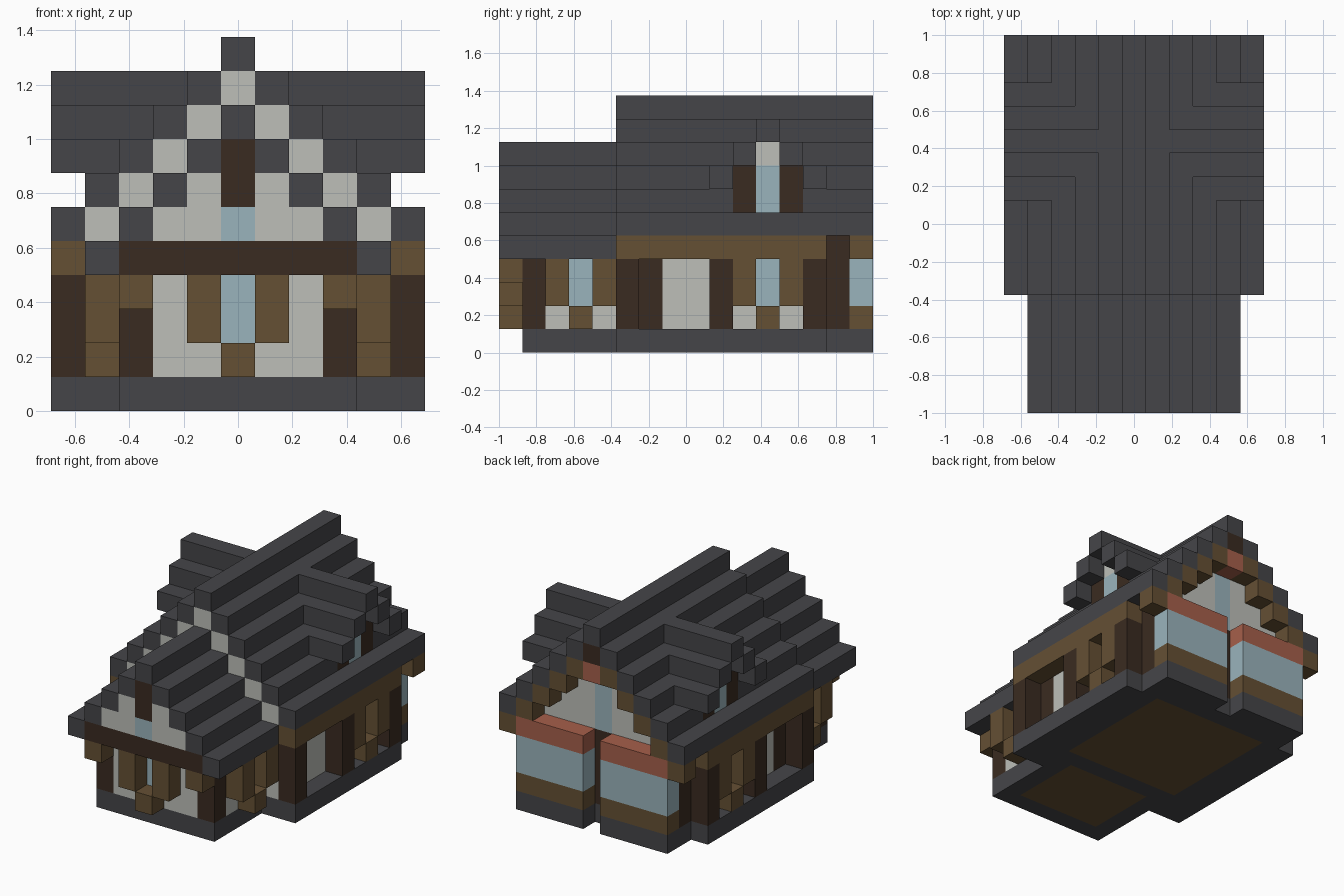
import bpy
import bmesh
from mathutils import Vector

cube = bpy.data.objects.get("Cube")
if cube:
    bpy.data.objects.remove(cube, do_unlink=True)

U = 0.125  # block size
COLOURS = {
    "slate": (0.06, 0.06, 0.066),
    "plaster": (0.51, 0.52, 0.485),
    "dark_wood": (0.042, 0.024, 0.015),
    "light_wood": (0.13, 0.08, 0.034),
    "glass": (0.323, 0.456, 0.503),
    "terracotta": (0.38, 0.115, 0.07),
}
materials = {}
for name, rgb in COLOURS.items():
    mat = bpy.data.materials.new(name)
    mat.use_nodes = True
    mat.diffuse_color = (*rgb, 1)
    bsdf = mat.node_tree.nodes["Principled BSDF"]
    bsdf.inputs["Base Color"].default_value = (*rgb, 1)
    bsdf.inputs["Roughness"].default_value = 0.9
    materials[name] = mat

cells = {}  # block position -> (part, colour); later parts replace earlier ones


def fill(part, colour, xs, ys, zs):
    """Fill inclusive block ranges, mirrored across x."""
    span = lambda r: range(r[0], r[1] + 1) if isinstance(r, tuple) else (r,)
    for x in span(xs):
        for y in span(ys):
            for z in span(zs):
                for side in (x, -x):
                    cells[side, y, z] = (part, colour)


def stepped_roof(part, ys, ridge, width):
    for x in range(width + 1):
        fill(part, "slate", x, ys, ridge - x)


def side_window(part, x, y):
    """Glass in the wall, shutters and sill one block proud of it."""
    fill(part + "_glass", "glass", x, y, (2, 3))
    for dy in (-1, 1):
        fill(part + "_shutters", "light_wood", x + 1, y + dy, (2, 3))
    fill(part + "_sill", "light_wood", x + 1, y, 1)


# Foundation and floors
fill("foundation", "slate", (0, 3), (1, 4), 0)
fill("foundation", "slate", (0, 5), (5, 13), 0)
fill("foundation", "slate", (0, 4), 14, 0)
fill("foundation", "slate", (1, 4), 15, 0)
fill("wing_floor", "light_wood", (0, 2), (2, 5), 0)
fill("hall_floor", "light_wood", (0, 3), (7, 13), 0)

# Plaster walls
fill("wing_walls", "plaster", (0, 3), 1, (1, 4))
fill("wing_walls", "plaster", 3, (1, 4), (1, 4))
fill("hall_walls", "plaster", 4, (5, 13), (1, 4))
fill("back_wall", "dark_wood", (0, 4), 14, (1, 4))

# Timber posts and beams
fill("wing_posts", "dark_wood", 3, 1, (1, 4))
fill("door_posts", "dark_wood", 4, 6, (1, 3))
for y in (5, 9, 13):
    fill("hall_posts", "dark_wood", 5, y, (1, 3))
fill("eave_beams", "light_wood", 5, (5, 13), 4)
fill("front_beam", "dark_wood", (0, 3), 0, 4)
fill("front_brackets", "light_wood", 3, 0, 3)

# Front window
fill("front_window_glass", "glass", 0, 1, (2, 3))
fill("front_window_shutters", "light_wood", 1, 0, (2, 3))
fill("front_window_sill", "light_wood", 0, 0, 1)

# Side windows
side_window("wing_window", 3, 3)
side_window("hall_window", 4, 11)

# Back bays
fill("bay_base", "light_wood", (1, 4), 15, 1)
fill("bay_glass", "glass", (1, 4), 15, (2, 3))
fill("bay_roof", "terracotta", (1, 4), 15, 4)

# Stepped gables
for step in range(5):
    fill("front_gable", "plaster", (0, step), 5, 9 - step)
    fill("back_trim", "light_wood", step, 15, 9 - step)
fill("back_trim", "light_wood", 5, 15, 4)
for step in range(4):
    fill("back_gable", "plaster", (0, step), 14, 8 - step)
for step in range(2):
    fill("wing_gable", "plaster", (0, step + 1), 0, 6 - step)
fill("wing_gable_post", "dark_wood", 0, 0, (6, 7))
fill("wing_gable_glass", "glass", 0, 0, 5)
fill("back_gable_glass", "glass", 0, 14, (5, 7))
fill("back_gable_post", "dark_wood", 0, 15, 9)
fill("back_gable_cap", "terracotta", 0, 15, 8)

# Roofs
stepped_roof("wing_roof", (0, 4), 8, 4)
stepped_roof("main_roof", (5, 15), 10, 5)

# Cross dormers through the main roof
for step in range(3):
    for y in (11 - step, 11 + step):
        fill("dormer_roof", "slate", (3 - (step < 2) - (step < 1), 5), y, 9 - step)
for y in (10, 12):
    fill("dormer_posts", "dark_wood", 4, y, (6, 7))
fill("dormer_glass", "glass", 4, 11, (6, 7))
fill("dormer_peak", "plaster", 4, 11, 8)


# Build one mesh per part, keeping only exposed block faces
def build(part, colour):
    bm = bmesh.new()
    for cell in [c for c, v in cells.items() if v[0] == part]:
        centre = Vector((cell[0], cell[1] - 7.5, cell[2] + 0.5))
        for axis in range(3):
            for sign in (-1, 1):
                normal = Vector((0, 0, 0))
                normal[axis] = sign
                if tuple(int(a + b) for a, b in zip(cell, normal)) in cells:
                    continue
                a = Vector((0, 0, 0))
                a[(axis + 1) % 3] = 0.5
                b = normal.cross(a)
                mid = centre + normal * 0.5
                corners = (mid - a - b, mid + a - b, mid + a + b, mid - a + b)
                bm.faces.new([bm.verts.new(p * U) for p in corners])
    bmesh.ops.remove_doubles(bm, verts=bm.verts[:], dist=0.001)
    bmesh.ops.dissolve_limit(bm, angle_limit=0.01, verts=bm.verts[:], edges=bm.edges[:])
    mesh = bpy.data.meshes.new(part)
    bm.to_mesh(mesh)
    bm.free()
    mesh.materials.append(materials[colour])
    bpy.context.collection.objects.link(bpy.data.objects.new(part, mesh))


for part, colour in dict.fromkeys(cells.values()):
    build(part, colour)
